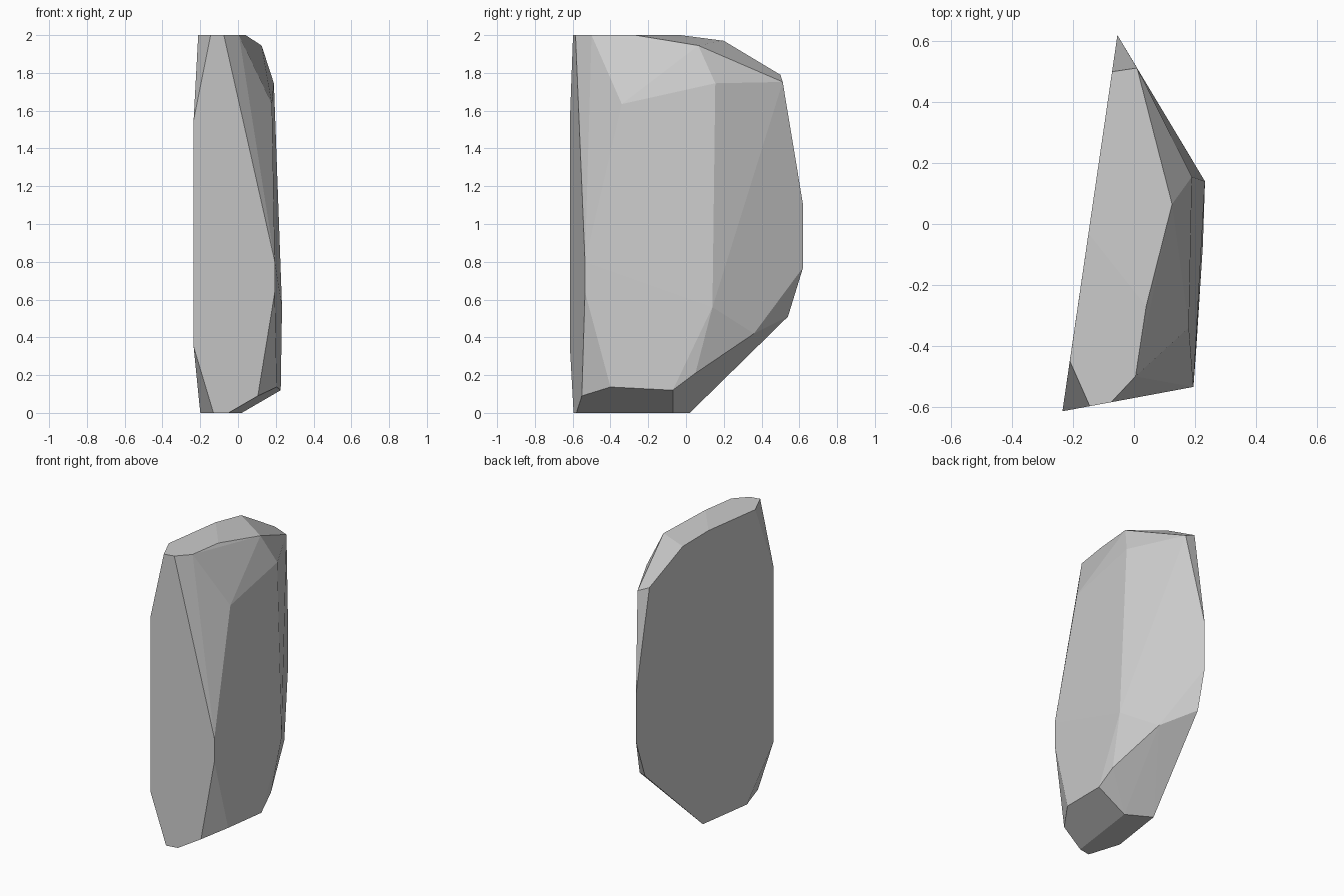
import bpy
import bmesh
import math

cube = bpy.data.objects.get("Cube")
if cube:
    bpy.data.objects.remove(cube, do_unlink=True)

TOP = 2.0


def on_left(y, z):
    """Corner on the large upright left-hand cleavage plane."""
    return (-0.145 + 0.146 * y, y, z)


def on_front(x, z):
    """Corner on the upright front cleavage plane."""
    return (x, -0.571 + 0.186 * x, z)


# Corners along the flat front
front_corners = [
    on_front(-0.235, 0.35), on_front(-0.235, 1.55),
    on_front(-0.145, TOP), on_front(-0.075, TOP),
    on_front(0.195, 0.8), on_front(0.195, 0.64),
    on_front(0.105, 0.09), on_front(-0.05, 0), on_front(-0.13, 0),
]

# Corners around the rim of the large flat side
side_corners = [
    on_left(-0.45, TOP), on_left(-0.03, TOP), on_left(0.2, 1.97),
    on_left(0.5, 1.79), on_left(0.62, 1.1), on_left(0.62, 0.77),
    on_left(0.54, 0.51), on_left(0.02, 0), on_left(-0.375, 0),
]

# Corners of the chipped, bulging side, from the crown to the foot
chipped_corners = [
    (0.005, -0.5, TOP), (0.04, -0.27, TOP),
    (0.125, 0.065, 1.945), (0.19, 0.155, 1.745),
    (0.01, 0.512, 1.752), (0.18, -0.34, 1.635),
    (0.233, 0.14, 0.56), (0.1, 0.36, 0.42),
    (0.215, 0.05, 0.21), (0.226, -0.07, 0.12),
    (0.205, -0.4, 0.137), (0.02, -0.07, 0),
]

# Wrap the corners in a convex faceted skin
bm = bmesh.new()
for corner in front_corners + side_corners + chipped_corners:
    bm.verts.new(corner)
hull = bmesh.ops.convex_hull(bm, input=bm.verts)
unused = {v for v in hull["geom_interior"] if isinstance(v, bmesh.types.BMVert)}
bmesh.ops.delete(bm, geom=list(unused), context="VERTS")

# Merge the triangles of each flat facet
bmesh.ops.dissolve_limit(bm, angle_limit=math.radians(1.5),
                         verts=bm.verts, edges=bm.edges)
bmesh.ops.recalc_face_normals(bm, faces=bm.faces)
for face in bm.faces:
    face.smooth = False

mesh = bpy.data.meshes.new("rock")
bm.to_mesh(mesh)
bm.free()

# Plain stone colour
stone = bpy.data.materials.new("stone_grey")
stone.use_nodes = True
colour = (0.6, 0.6, 0.6, 1)
stone.diffuse_color = colour
stone.node_tree.nodes["Principled BSDF"].inputs["Base Color"].default_value = colour
mesh.materials.append(stone)

rock = bpy.data.objects.new("rock", mesh)
bpy.context.collection.objects.link(rock)
